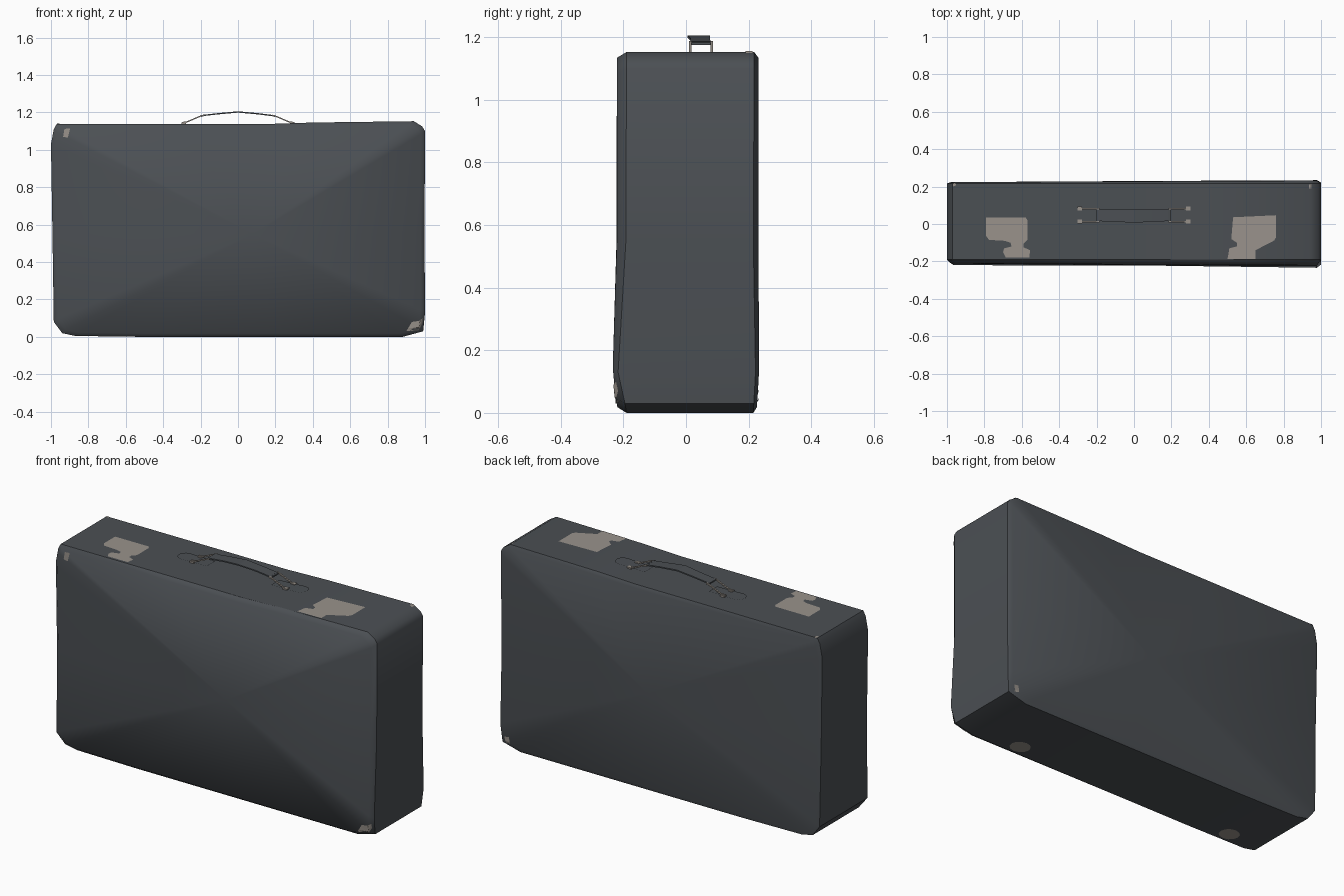
import bpy, bmesh, math
from mathutils import Vector
from mathutils.bvhtree import BVHTree

if "Cube" in bpy.data.objects:
    bpy.data.objects.remove(bpy.data.objects["Cube"])


def material(name, rgb):
    m = bpy.data.materials.new(name)
    m.diffuse_color = (*rgb, 1)
    m.use_nodes = True
    m.node_tree.nodes["Principled BSDF"].inputs["Base Color"].default_value = m.diffuse_color
    return m


DARK = material("dark_grey_leather", (0.071, 0.079, 0.088))
LIGHT = material("worn_beige_metal", (0.32, 0.29, 0.26))


def finish(bm, name, mat):
    me = bpy.data.meshes.new(name)
    bm.to_mesh(me)
    bm.free()
    me.materials.append(mat)
    ob = bpy.data.objects.new(name, me)
    bpy.context.collection.objects.link(ob)
    return ob


def lerp_keys(keys, t):
    for (a, va), (b, vb) in zip(keys, keys[1:]):
        if t <= b:
            return va + (vb - va) * max(0, t - a) / (b - a)
    return keys[-1][1]


# --- case body: rounded outline swept through depth, bulging near the base
OUTLINE = [(-0.87, 0.005), (-0.5, 0.0), (0.2, 0.0), (0.88, 0.0), (0.99, 0.03), (1.0, 0.13),
           (0.997, 0.55), (1.0, 1.1), (0.985, 1.125), (0.94, 1.153), (0.4, 1.146),
           (0.15, 1.138), (-0.3, 1.138), (-0.97, 1.137), (-0.985, 1.11), (-1.0, 1.03),
           (-0.992, 0.55), (-0.985, 0.08), (-0.94, 0.02)]
FRONT_FACE = [(0, -0.215), (0.04, -0.222), (0.13, -0.229), (0.55, -0.216), (1.2, -0.216)]
FRONT_RIM = [(0, -0.19), (0.03, -0.195), (0.13, -0.217), (0.55, -0.192), (1.2, -0.19)]
BACK_RIM = [(0, 0.215), (0.13, 0.222), (0.55, 0.215), (1.2, 0.218)]
BACK_FACE = [(0, 0.223), (0.13, 0.23), (0.55, 0.227), (1.2, 0.228)]


def make_body():
    bm = bmesh.new()
    rings = []
    for keys, sx, sz in ((FRONT_FACE, 0.978, 0.968), (FRONT_RIM, 1, 1),
                         (BACK_RIM, 1, 1), (BACK_FACE, 0.978, 0.968)):
        ring = []
        for x, z in OUTLINE:
            y = lerp_keys(keys, z) + (-0.005 if keys is FRONT_FACE else 0.004 if keys is BACK_FACE else 0) * x
            ring.append(bm.verts.new((x * sx, y, 0.575 + (z - 0.575) * sz)))
        rings.append(ring)
    n = len(OUTLINE)
    for a, b in zip(rings, rings[1:]):
        for i in range(n):
            j = (i + 1) % n
            bm.faces.new((a[i], a[j], b[j], b[i]))
    for ring, y in ((rings[0], -0.222), (rings[3], 0.23)):
        c = bm.verts.new((0.08, y, 0.55))
        for i in range(n):
            bm.faces.new((ring[i], ring[(i + 1) % n], c))
    bmesh.ops.recalc_face_normals(bm, faces=bm.faces)
    rim = set(rings[1]) | set(rings[2])
    for f in bm.faces:
        f.smooth = True
    for e in bm.edges:
        both_rim = e.verts[0] in rim and e.verts[1] in rim
        same_ring = any(e.verts[0] in r and e.verts[1] in r for r in (rings[1], rings[2]))
        if (both_rim and same_ring) or (both_rim and e.calc_face_angle(0) > math.radians(35)):
            e.smooth = False
    tree = BVHTree.FromBMesh(bm)
    return finish(bm, "case_body", DARK), tree


body, tree = make_body()


def patch(name, pts, axis, sign, mat, lift=0.003):
    """Thin sheet laid on the body, seen along one axis (sign = side it faces)."""
    others = [i for i in range(3) if i != axis]
    bm = bmesh.new()
    vs = []
    for p in pts:
        co = Vector((0, 0, 0))
        co[others[0]], co[others[1]] = p
        vs.append(bm.verts.new(co))
    f = bm.faces.new(vs)
    bmesh.ops.triangulate(bm, faces=[f])
    bmesh.ops.subdivide_edges(bm, edges=bm.edges[:], cuts=2, use_grid_fill=True)
    d = Vector((0, 0, 0))
    d[axis] = -sign
    for v in bm.verts:
        start = v.co - d * 3
        hit, nor, _, _ = tree.ray_cast(start, d)
        v.co[axis] = (hit[axis] if hit else sign * 0.2) + sign * lift
    bm.normal_update()
    for f in bm.faces:
        if f.normal.dot(d) > 0:
            f.normal_flip()
    return finish(bm, name, mat)


# --- latch plates on the top (head, narrow neck, foot at the front edge)
patch("left_latch", [(-0.79, -0.065), (-0.775, -0.085), (-0.69, -0.09), (-0.66, -0.1),
                     (-0.655, -0.12), (-0.695, -0.13), (-0.70, -0.15), (-0.685, -0.18),
                     (-0.56, -0.18), (-0.555, -0.14), (-0.59, -0.125), (-0.59, -0.105),
                     (-0.57, -0.085), (-0.57, 0.02), (-0.58, 0.036), (-0.79, 0.036)], 2, 1, LIGHT)
patch("right_latch", [(0.50, -0.187), (0.65, -0.187), (0.65, -0.14), (0.61, -0.12),
                      (0.63, -0.095), (0.75, -0.088), (0.76, -0.07), (0.76, 0.047),
                      (0.53, 0.036), (0.52, -0.08), (0.55, -0.1), (0.55, -0.12),
                      (0.51, -0.13)], 2, 1, LIGHT)

# --- worn corner spots
patch("front_top_corner_wear", [(-0.935, 1.07), (-0.91, 1.065), (-0.897, 1.115), (-0.928, 1.112)], 1, -1, LIGHT)
patch("front_bottom_corner_wear", [(0.90, 0.03), (0.965, 0.035), (0.985, 0.07), (0.988, 0.10),
                                   (0.965, 0.085), (0.93, 0.08)], 1, -1, LIGHT)
patch("back_bottom_corner_wear", [(0.935, 0.04), (0.96, 0.035), (0.968, 0.07), (0.94, 0.075)], 1, 1, LIGHT)
patch("top_left_corner_wear", [(-0.968, 0.20), (-0.95, 0.208), (-0.955, 0.22), (-0.968, 0.218)], 2, 1, LIGHT)
patch("top_right_corner_wear", [(0.935, 0.19), (0.95, 0.19), (0.95, 0.215), (0.935, 0.21)], 2, 1, LIGHT)

# --- round feet under the front edge
for name, cx in (("left_foot", -0.72), ("right_foot", 0.63)):
    patch(name, [(cx + 0.055 * math.cos(a * math.pi / 6), -0.125 + 0.05 * math.sin(a * math.pi / 6))
                 for a in range(12)], 2, -1, LIGHT)

# --- handle
HY = 0.045


def box_strip(name, stations, thick, mat):
    """Strap through (x, z, y_min, y_max) stations."""
    bm = bmesh.new()
    rings = [[bm.verts.new(p) for p in ((x, y0, z), (x, y1, z), (x, y1, z - thick), (x, y0, z - thick))]
             for x, z, y0, y1 in stations]
    for a, b in zip(rings, rings[1:]):
        for i in range(4):
            j = (i + 1) % 4
            bm.faces.new((a[i], a[j], b[j], b[i]))
    bm.faces.new(rings[0])
    bm.faces.new(rings[-1])
    bmesh.ops.recalc_face_normals(bm, faces=bm.faces)
    return finish(bm, name, mat)


box_strip("handle_grip", [(-0.2, 1.186, 0.015, 0.078), (-0.1, 1.197, 0.014, 0.077),
                          (0, 1.206, 0.005, 0.077), (0.1, 1.197, 0.014, 0.077),
                          (0.19, 1.186, 0.015, 0.078)], 0.007, DARK)

for side, s in (("left", -1), ("right", 1)):
    # leather tab with a rounded outer end
    tab = [(s * (0.36 + 0.04 * math.cos(a)), HY + 0.042 * math.sin(a))
           for a in (math.pi * (k / 6 - 0.5) for k in range(7))]
    tab += [(s * 0.2, HY + 0.036), (s * 0.2, HY - 0.036)]
    patch(side + "_handle_tab", tab, 2, 1, DARK, 0.004)
    for end, y in (("front", 0.013), ("back", 0.082)):
        # sloping metal leg and its small fixing pad
        st = [(s * 0.185, 1.188), (s * 0.2, 1.184), (s * 0.275, 1.152), (s * 0.3, 1.149)]
        box_strip(f"{side}_{end}_handle_leg", [(x, z, y - 0.004, y + 0.004) for x, z in st], 0.007, LIGHT)
        zt = 1.147 if s < 0 else 1.15
        box_strip(f"{side}_{end}_handle_pad", [(s * 0.277, zt, y - 0.011, y + 0.011),
                                               (s * 0.303, zt, y - 0.011, y + 0.011)], 0.009, LIGHT)
    # pin joining grip to legs
    box_strip(side + "_handle_pin", [(s * 0.185, 1.187, 0.01, 0.085), (s * 0.197, 1.184, 0.01, 0.085)], 0.008, DARK)
